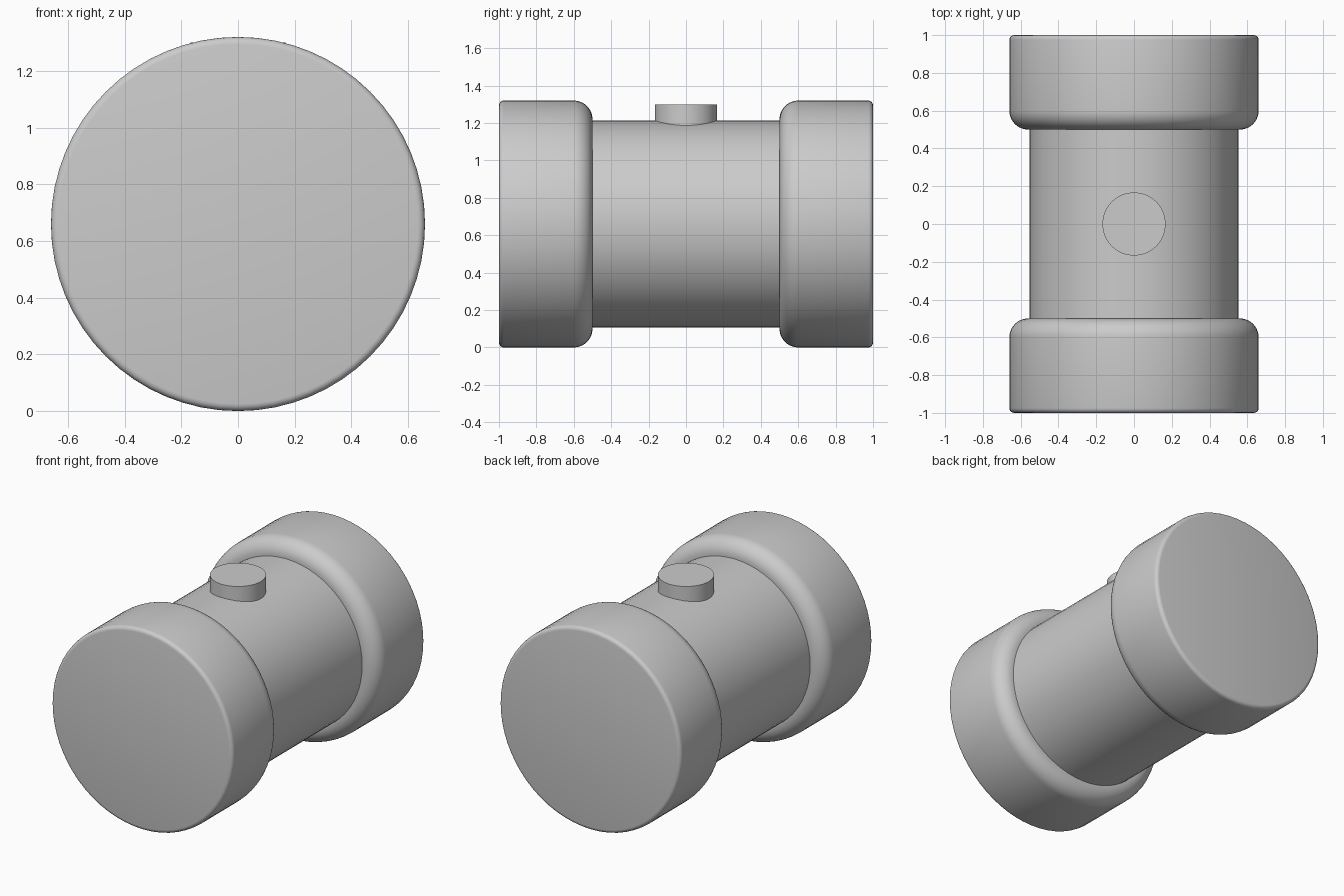
import bpy, bmesh
from math import sin, cos, pi, radians

if "Cube" in bpy.data.objects:
    bpy.data.objects.remove(bpy.data.objects["Cube"])

AXIS_Z = 0.66
SIDES = 64


def finish(name, bm):
    bmesh.ops.recalc_face_normals(bm, faces=bm.faces)
    mesh = bpy.data.meshes.new(name)
    bm.to_mesh(mesh)
    bm.free()
    obj = bpy.data.objects.new(name, mesh)
    bpy.context.collection.objects.link(obj)
    bpy.ops.object.select_all(action='DESELECT')
    obj.select_set(True)
    bpy.context.view_layer.objects.active = obj
    bpy.ops.object.shade_smooth_by_angle(angle=radians(32))
    return obj


def lathe_y(name, profile):
    """Solid of revolution about the y axis from (radius, y) points, capped at both ends."""
    bm = bmesh.new()
    rings = [[bm.verts.new((r * cos(2 * pi * i / SIDES), y, AXIS_Z + r * sin(2 * pi * i / SIDES)))
              for i in range(SIDES)] for r, y in profile]
    for a, b in zip(rings, rings[1:]):
        for i in range(SIDES):
            j = (i + 1) % SIDES
            bm.faces.new((a[i], a[j], b[j], b[i]))
    bm.faces.new(rings[0])
    bm.faces.new(rings[-1])
    return finish(name, bm)


def fillet(r, y, radius, start, steps):
    """Quarter-circle of profile points around centre (r, y)."""
    return [(r + radius * cos(start + pi / 2 * k / steps),
             y + radius * sin(start + pi / 2 * k / steps)) for k in range(steps + 1)]


# Central barrel
lathe_y("barrel", [(0.553, -0.5), (0.553, 0.5)])

# End caps: wide rounding towards the barrel, small rounding outside
cap = fillet(0.56, 0.6, 0.1, -pi / 2, 10) + fillet(0.635, 0.975, 0.025, 0, 4)
for name, side in (("front_cap", -1), ("back_cap", 1)):
    lathe_y(name, [(r, side * y) for r, y in cap])

# Round button on top of the barrel
bm = bmesh.new()
bmesh.ops.create_cone(bm, cap_ends=True, segments=SIDES, radius1=0.167, radius2=0.167, depth=0.15)
bmesh.ops.translate(bm, verts=bm.verts, vec=(0, 0, 1.30 - 0.075))
finish("top_button", bm)
